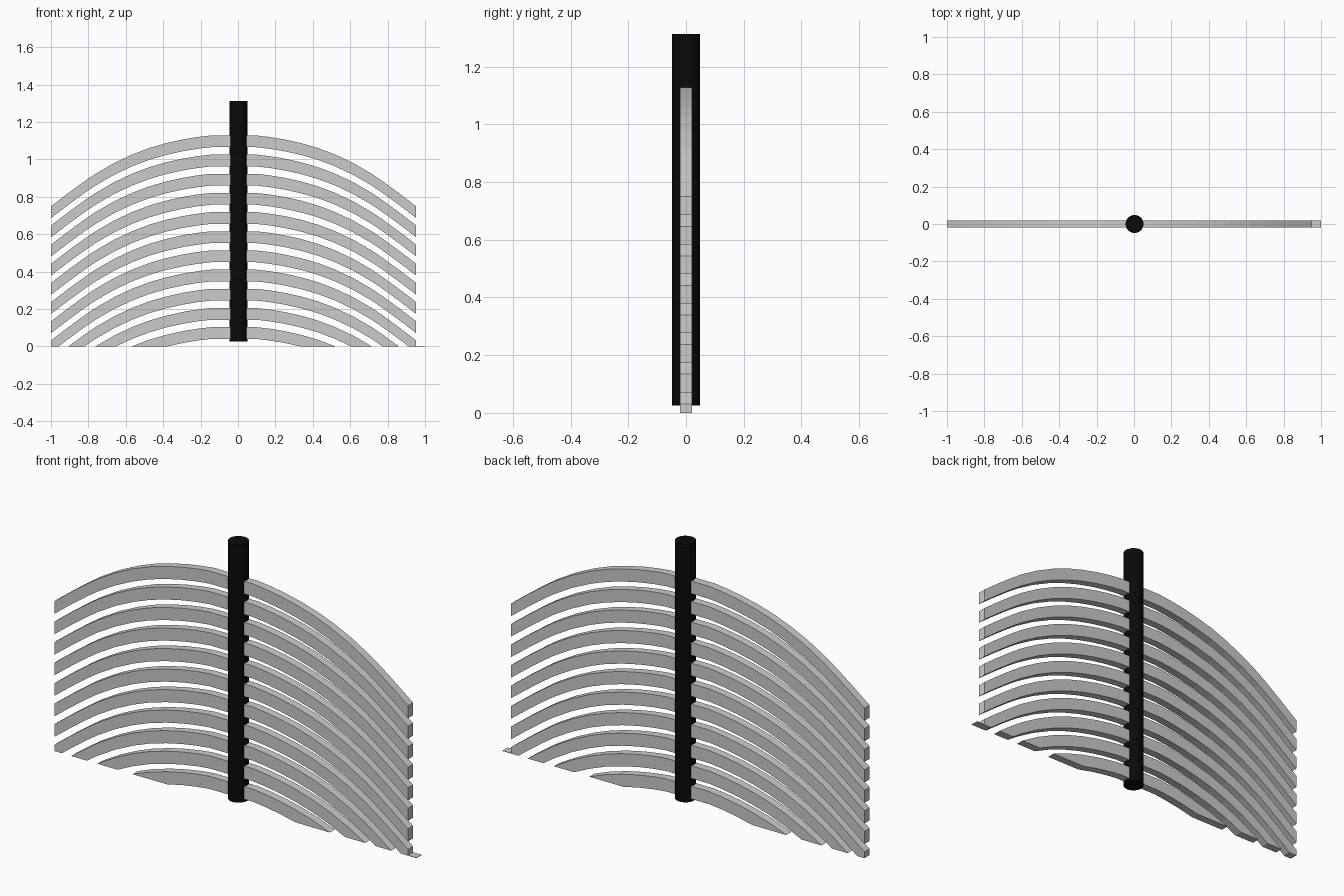
import bpy, bmesh

if "Cube" in bpy.data.objects:
    bpy.data.objects.remove(bpy.data.objects["Cube"])

CX, HALF_W, THICK = -0.0235, 0.02, 0.063
# half profile of one arch: distance from the middle, drop below the crown
HALF = [(0.12, 0.0), (0.19, 0.008), (0.27, 0.021), (0.36, 0.041), (0.45, 0.067),
        (0.54, 0.101), (0.64, 0.148), (0.74, 0.206), (0.8, 0.247), (0.885, 0.309),
        (0.9765, 0.379)]
PROFILE = [(-u, d) for u, d in reversed(HALF)] + HALF


def finish(bm, name, color=None):
    bmesh.ops.recalc_face_normals(bm, faces=bm.faces)
    me = bpy.data.meshes.new(name)
    bm.to_mesh(me)
    bm.free()
    ob = bpy.data.objects.new(name, me)
    bpy.context.collection.objects.link(ob)
    return ob


def arch(name, crown):
    bm = bmesh.new()
    cols = [[bm.verts.new((CX + u, -HALF_W, crown - d - t)) for t in (0, THICK)]
            for u, d in PROFILE]
    for a, b in zip(cols, cols[1:]):
        bm.faces.new((a[0], a[1], b[1], b[0]))
    # cut away whatever falls below the ground
    bmesh.ops.bisect_plane(bm, geom=bm.verts[:] + bm.edges[:] + bm.faces[:],
                           plane_co=(0, 0, 0), plane_no=(0, 0, 1), clear_inner=True)
    ext = bmesh.ops.extrude_face_region(bm, geom=bm.faces[:], use_keep_orig=True)
    moved = [g for g in ext["geom"] if isinstance(g, bmesh.types.BMVert)]
    bmesh.ops.translate(bm, verts=moved, vec=(0, 2 * HALF_W, 0))
    return finish(bm, name)


# stack of eleven curved slats
for i in range(11):
    arch(f"curved_slat_{i + 1}", 0.103 + i * 0.1025)

# thin tab on the ground at the right end
bpy.ops.mesh.primitive_cube_add(size=1, location=(0.975, 0, 0.001))
tab = bpy.context.object
tab.name = "ground_tab"
tab.scale = (0.05, 2 * HALF_W, 0.002)

# central black pole
bpy.ops.mesh.primitive_cylinder_add(vertices=32, radius=0.048, depth=1.287,
                                    location=(0.003, 0, 0.6685))
pole = bpy.context.object
pole.name = "pole"
bpy.ops.object.shade_smooth_by_angle()
black = bpy.data.materials.new("black")
black.diffuse_color = (0.003, 0.003, 0.003, 1)
black.use_nodes = True
black.node_tree.nodes["Principled BSDF"].inputs["Base Color"].default_value = black.diffuse_color
pole.data.materials.append(black)
